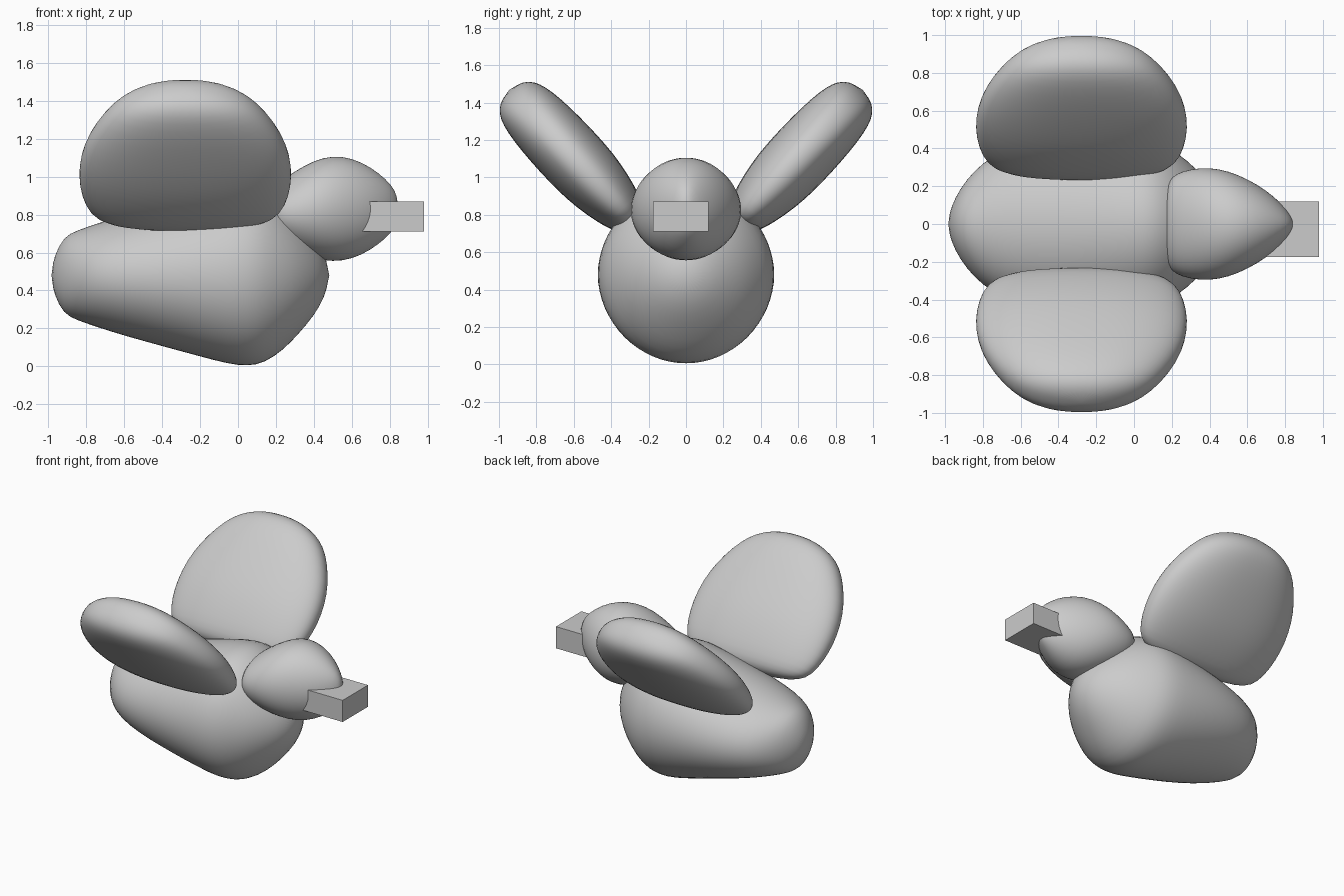
import bpy, bmesh, math
from mathutils import Vector

if "Cube" in bpy.data.objects:
    bpy.data.objects.remove(bpy.data.objects["Cube"])


def loft(name, rings, u, v, w, power=2.0, sides=32):
    """Skin oval rings (centre on w, centre on v, half size u, half size v, centre on u)."""
    u, v, w = Vector(u), Vector(v), Vector(w)
    bm = bmesh.new()
    loops = []
    for s, cv, hu, hv, cu in rings:
        mid = w * s + v * cv + u * cu
        if hu == 0:
            loops.append([bm.verts.new(mid)])
            continue
        loop = []
        for i in range(sides):
            a = 2 * math.pi * i / sides
            c, d = math.cos(a), math.sin(a)
            pu = math.copysign(abs(c) ** (2 / power), c)
            pv = math.copysign(abs(d) ** (2 / power), d)
            loop.append(bm.verts.new(mid + u * hu * pu + v * hv * pv))
        loops.append(loop)
    for a, b in zip(loops, loops[1:]):
        for i in range(sides):
            j = (i + 1) % sides
            if len(a) == 1:
                bm.faces.new((a[0], b[i], b[j]))
            elif len(b) == 1:
                bm.faces.new((a[i], b[0], a[j]))
            else:
                bm.faces.new((a[i], b[i], b[j], a[j]))
    bmesh.ops.recalc_face_normals(bm, faces=bm.faces)
    for f in bm.faces:
        f.smooth = True
    me = bpy.data.meshes.new(name)
    bm.to_mesh(me)
    bm.free()
    ob = bpy.data.objects.new(name, me)
    bpy.context.collection.objects.link(ob)
    ob.modifiers.new("smooth", "SUBSURF").levels = 1
    return ob


X, Y, Z = (1, 0, 0), (0, 1, 0), (0, 0, 1)

# Body: blunt tail swelling to a round chest (x, half width, half height)
body = [(-.985, 0, 0), (-.97, .09, .10), (-.92, .19, .205), (-.85, .28, .237), (-.75, .365, .272),
        (-.6, .425, .32), (-.4, .462, .375), (-.2, .475, .43), (-.05, .475, .47), (.05, .465, .482),
        (.14, .435, .465), (.24, .37, .395), (.32, .305, .31), (.4, .21, .215), (.455, .12, .12), (.485, 0, 0)]
loft("body", [(x, .48, hy, hz, 0) for x, hy, hz in body], Y, Z, X)

# Head: egg pinched towards the beak (x, half width, bottom, top)
head = [(.16, 0, .82, .82), (.165, .14, .74, .89), (.18, .225, .68, .94), (.22, .268, .64, .975),
        (.3, .293, .595, 1.03), (.4, .301, .565, 1.087), (.5, .282, .55, 1.113), (.6, .24, .563, 1.1),
        (.7, .18, .612, 1.052), (.78, .11, .675, .988), (.83, .05, .73, .93), (.85, 0, .83, .83)]
loft("head", [(x, (lo + hi) / 2, hy, (hi - lo) / 2, 0) for x, hy, lo, hi in head], Y, Z, X)

# Wings: raised padded ovals (distance along wing, half length, half thickness)
wing = [(.725, 0, 0), (.74, .3, .06), (.77, .44, .095), (.83, .51, .125), (.95, .55, .155),
        (1.08, .565, .175), (1.22, .555, .18), (1.36, .515, .178), (1.5, .44, .17),
        (1.6, .36, .153), (1.66, .27, .128), (1.7, .16, .085), (1.72, 0, 0)]
for name, side in (("wing_left", 1), ("wing_right", -1)):
    loft(name, [(s, -.312, hx, ht, -.278) for s, hx, ht in wing],
         X, (0, .73 * side, -.683), (0, .683 * side, .73), power=2.3)

# Beak: plain block set slightly off centre
bpy.ops.mesh.primitive_cube_add(size=1, location=(.8, -.028, .79))
beak = bpy.context.object
beak.name = "beak"
beak.scale = (.36, .296, .16)
